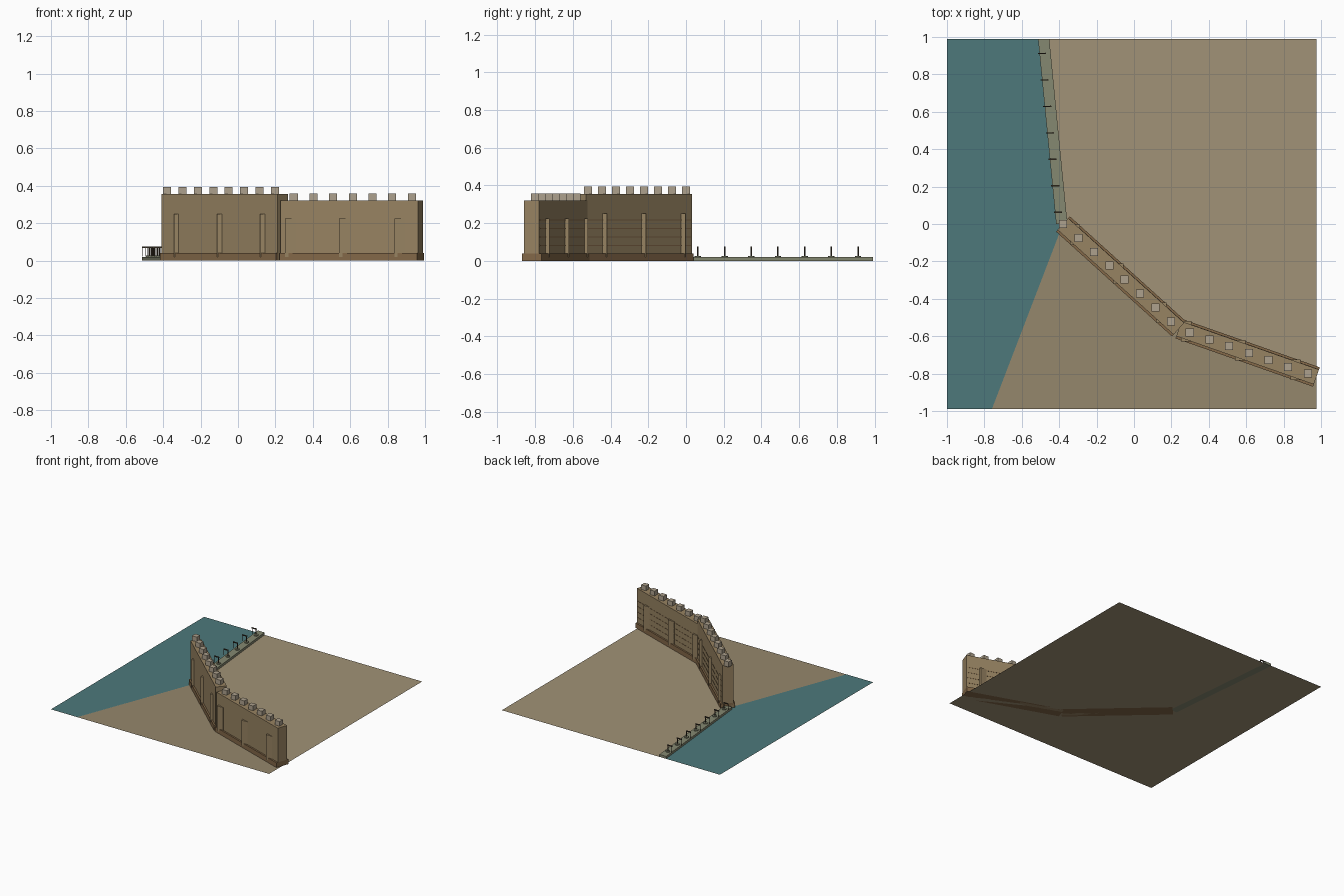
import bpy, bmesh, math
from mathutils import Vector, Matrix

if "Cube" in bpy.data.objects:
    bpy.data.objects.remove(bpy.data.objects["Cube"])


def mat(name, rgb):
    m = bpy.data.materials.new(name)
    lin = [(c / 255) ** 2.2 for c in rgb]
    m.diffuse_color = (*lin, 1)
    m.use_nodes = True
    m.node_tree.nodes["Principled BSDF"].inputs["Base Color"].default_value = m.diffuse_color
    return m


LAND = mat("land", (160, 145, 118))
OUTER = mat("outer_land", (148, 134, 108))
SEA = mat("sea", (78, 120, 122))
STONE = mat("wall_stone", (150, 130, 98))
PLINTH = mat("plinth_stone", (130, 104, 74))
CAP = mat("merlon_stone", (172, 160, 140))
QUAY = mat("quay_stone", (132, 135, 112))
WOOD = mat("dark_wood", (72, 62, 50))


def finish(name, bm, material):
    me = bpy.data.meshes.new(name)
    bm.to_mesh(me)
    bm.free()
    me.materials.append(material)
    ob = bpy.data.objects.new(name, me)
    bpy.context.collection.objects.link(ob)
    return ob


def add_box(bm, x, y, z0, z1, sx, sy, angle=0):
    m = (Matrix.Translation((x, y, (z0 + z1) / 2)) @ Matrix.Rotation(angle, 4, 'Z')
         @ Matrix.Diagonal((sx, sy, z1 - z0, 1)))
    bmesh.ops.create_cube(bm, size=1, matrix=m)


def add_cyl(bm, x, y, z0, z1, r, n):
    bmesh.ops.create_cone(bm, cap_ends=True, segments=n, radius1=r, radius2=r, depth=z1 - z0,
                          matrix=Matrix.Translation((x, y, (z0 + z1) / 2)))


def sheet(name, pts, z, material):
    bm = bmesh.new()
    bm.faces.new([bm.verts.new((x, y, z)) for x, y in pts])
    finish(name, bm, material)


A, B, C = Vector((-0.38, 0)), Vector((0.24, -0.56)), Vector((0.975, -0.818))
E = 0.99

# Ground sheets
sheet("inner_land", [(-1, -E), (0.975, -E), (0.975, E), (-1, E)], 0, LAND)
sheet("outer_land", [(-0.76, -E), (0.975, -E), C, B, A], 0.001, OUTER)
sheet("sea", [(-1, -E), (-0.76, -E), A, (-0.483, E), (-1, E)], 0.0015, SEA)


# Wall stretch: plinth, body, stone courses, buttresses and merlons
def wall(name, p, q, height, buttress_t, merlon_start, merlon_step, merlon_count):
    d = q - p
    length, ang = d.length, math.atan2(d.y, d.x)
    mid = (p + q) / 2
    n = Vector((-d.y, d.x)).normalized()
    bm = bmesh.new()
    add_box(bm, mid.x, mid.y, 0, 0.04, length, 0.11, ang)
    finish(name + "_plinth", bm, PLINTH)
    bm = bmesh.new()
    add_box(bm, mid.x, mid.y, 0, height, length, 0.084, ang)
    finish(name + "_body", bm, STONE)
    bm = bmesh.new()
    for i in range(4):
        z = 0.08 + i * 0.045
        c = mid + n * 0.042
        add_box(bm, c.x, c.y, z, z + 0.004, length * 0.98, 0.003, ang)
    finish(name + "_courses", bm, PLINTH)
    bm = bmesh.new()
    for t in buttress_t:
        c = p.lerp(q, t)
        add_box(bm, c.x, c.y, 0.02, height * 0.705, 0.055, 0.11)
    finish(name + "_buttresses", bm, STONE)
    bm = bmesh.new()
    for i in range(merlon_count):
        c = Vector(merlon_start) + i * Vector(merlon_step)
        add_box(bm, c.x, c.y, height - 0.005, height + 0.038, 0.043, 0.043)
    finish(name + "_merlons", bm, CAP)


wall("tall_wall", A, B, 0.355, (0.104, 0.476, 0.847), (-0.38, 0), (0.0826, -0.0743), 8)
wall("low_wall", B, C, 0.32, (0.053, 0.447, 0.848), (0.298, -0.58), (0.1053, -0.0367), 7)

# Quay strip along the shore
p, q = Vector((-0.386, 0)), Vector((-0.483, E))
bm = bmesh.new()
base = [(p.x - 0.03, p.y), (p.x + 0.03, p.y), (q.x + 0.03, q.y), (q.x - 0.03, q.y)]
f = bm.faces.new([bm.verts.new((x, y, 0)) for x, y in base])
r = bmesh.ops.extrude_face_region(bm, geom=[f])
bmesh.ops.translate(bm, vec=(0, 0, 0.02), verts=[v for v in r["geom"] if isinstance(v, bmesh.types.BMVert)])
bmesh.ops.recalc_face_normals(bm, faces=bm.faces)
finish("quay", bm, QUAY)

# Row of small cranes on the quay: disc foot, mast, jib and hanging line
for i in range(7):
    y = 0.063 + i * 0.1415
    x = -0.39 - i * 0.0142
    bm = bmesh.new()
    add_cyl(bm, x, y, 0.018, 0.027, 0.017, 12)
    finish(f"crane_foot_{i + 1}", bm, QUAY)
    bm = bmesh.new()
    add_cyl(bm, x, y, 0.02, 0.076, 0.004, 8)
    add_box(bm, x - 0.017, y, 0.068, 0.076, 0.044, 0.006)
    add_box(bm, x - 0.036, y, 0.022, 0.07, 0.003, 0.003)
    finish(f"crane_mast_{i + 1}", bm, WOOD)
